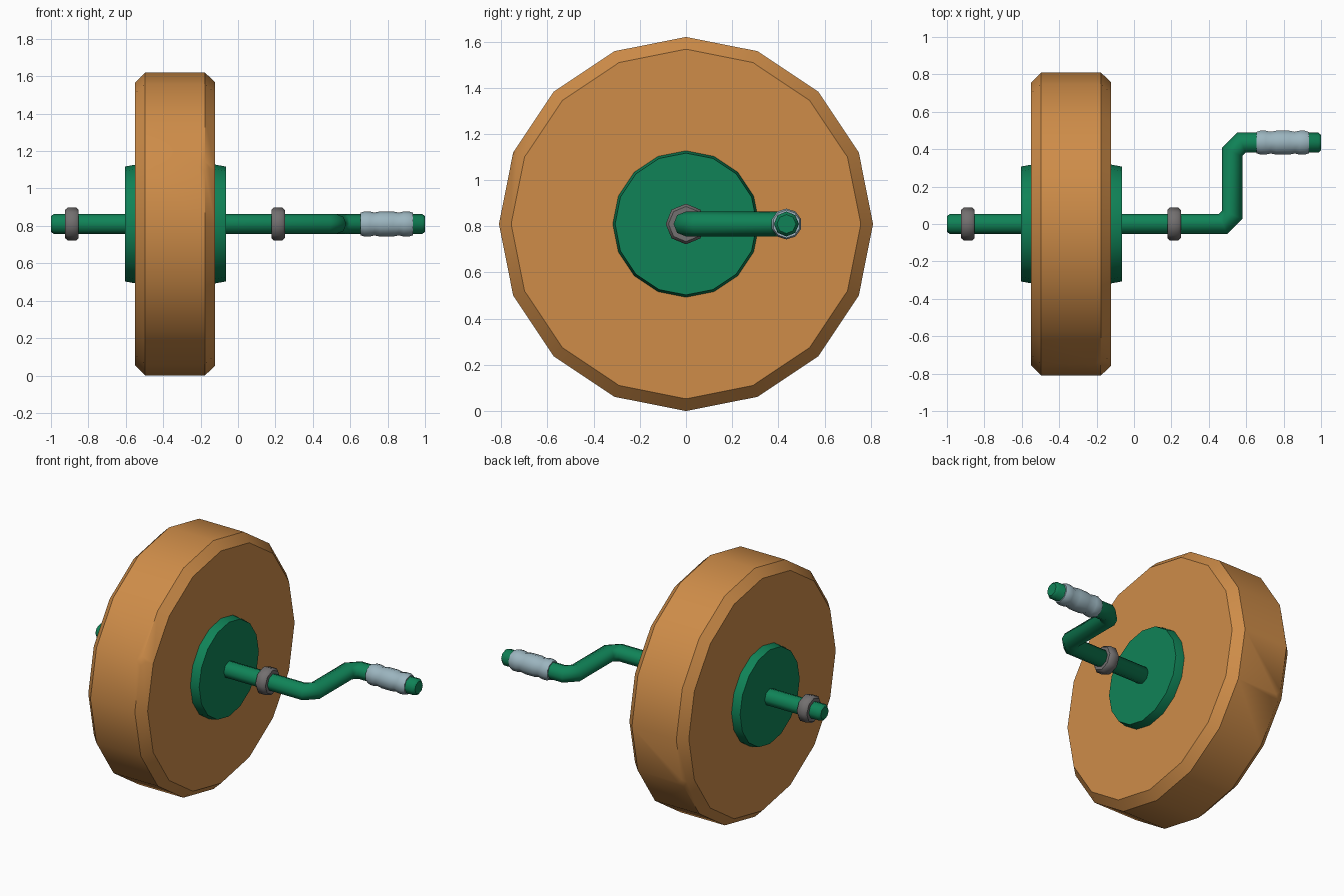
import bpy, bmesh, math
from mathutils import Vector

if "Cube" in bpy.data.objects:
    bpy.data.objects.remove(bpy.data.objects["Cube"])

ZC = 0.81      # axle height
YG = 0.435     # grip offset of the crank


def material(name, rgb):
    m = bpy.data.materials.new(name)
    m.diffuse_color = (*rgb, 1)
    m.use_nodes = True
    m.node_tree.nodes["Principled BSDF"].inputs["Base Color"].default_value = m.diffuse_color
    return m


STONE = material("orange_stone", (0.62, 0.265, 0.066))
GREEN = material("green_metal", (0.005, 0.225, 0.095))
GREY = material("grey_steel", (0.17, 0.16, 0.16))
GRIP = material("pale_blue_grip", (0.33, 0.46, 0.52))


def finish(name, bm, mat, angle):
    bmesh.ops.recalc_face_normals(bm, faces=bm.faces)
    me = bpy.data.meshes.new(name)
    bm.to_mesh(me)
    bm.free()
    me.materials.append(mat)
    ob = bpy.data.objects.new(name, me)
    bpy.context.collection.objects.link(ob)
    bpy.ops.object.select_all(action='DESELECT')
    ob.select_set(True)
    bpy.context.view_layer.objects.active = ob
    bpy.ops.object.shade_smooth_by_angle(angle=math.radians(angle))
    return ob


def skin(rings):
    """Capped tube through rings of points."""
    bm = bmesh.new()
    rows = [[bm.verts.new(p) for p in r] for r in rings]
    n = len(rows[0])
    for a, b in zip(rows, rows[1:]):
        for i in range(n):
            j = (i + 1) % n
            bm.faces.new((a[i], a[j], b[j], b[i]))
    bm.faces.new(rows[0])
    bm.faces.new(rows[-1])
    return bm


def lathe(profile, sides, y=0.0):
    """Revolve (x, radius) pairs around an axis along x."""
    return skin([[(x, y + r * math.sin(math.tau * i / sides),
                   ZC + r * math.cos(math.tau * i / sides)) for i in range(sides)]
                 for x, r in profile])


# grinding wheel with chamfered rims and two small chipped corners
bm = lathe([(-0.55, 0.757), (-0.497, 0.81), (-0.177, 0.81), (-0.122, 0.757)], 16)
for x, y, z in ((-0.177, -0.748, ZC + 0.31), (-0.497, 0.748, ZC - 0.31)):
    v = min(bm.verts, key=lambda q: (q.co - Vector((x, y, z))).length)
    bmesh.ops.bevel(bm, geom=[v], offset=0.03, segments=1, affect='VERTICES')
finish("grinding_wheel", bm, STONE, 30)

# hub flanges either side of the wheel
finish("hub", lathe([(-0.605, 0.307), (-0.55, 0.317), (-0.12, 0.317), (-0.065, 0.307)], 16),
       GREEN, 30)

# cranked axle: octagonal section swept along the bent path with mitred joints
path = [(-1, 0, 0.041), (-0.985, 0, 0.054), (0.475, 0, 0.054), (0.525, 0.05, 0.054),
        (0.525, YG - 0.05, 0.054), (0.575, YG, 0.054), (0.985, YG, 0.054), (1, YG, 0.041)]
rings = []
for k, (x, y, r) in enumerate(path):
    p = Vector((x, y))
    prev = Vector(path[k - 1][:2]) if k else p - Vector((1, 0))
    nxt = Vector(path[k + 1][:2]) if k < len(path) - 1 else p + Vector((1, 0))
    d0, d1 = (p - prev).normalized(), (nxt - p).normalized()
    t = (d0 + d1).normalized()
    side = Vector((-t.y, t.x)) / t.dot(d0)
    ring = []
    for i in range(8):
        a = math.tau * i / 8
        q = p + side * r * math.sin(a)
        ring.append((q.x, q.y, ZC + r * math.cos(a)))
    rings.append(ring)
finish("crank_axle", skin(rings), GREEN, 50)

# octagonal nuts
for name, x in (("left_nut", -0.888), ("right_nut", 0.214)):
    finish(name, lathe([(x - 0.036, 0.076), (x - 0.022, 0.088),
                        (x + 0.022, 0.088), (x + 0.036, 0.076)], 8), GREY, 40)

# ribbed hand grip
finish("hand_grip", lathe([(0.655, 0.06), (0.675, 0.067), (0.705, 0.067), (0.73, 0.061),
                           (0.76, 0.067), (0.83, 0.067), (0.86, 0.061), (0.885, 0.067),
                           (0.915, 0.067), (0.935, 0.06)], 10, YG), GRIP, 50)
